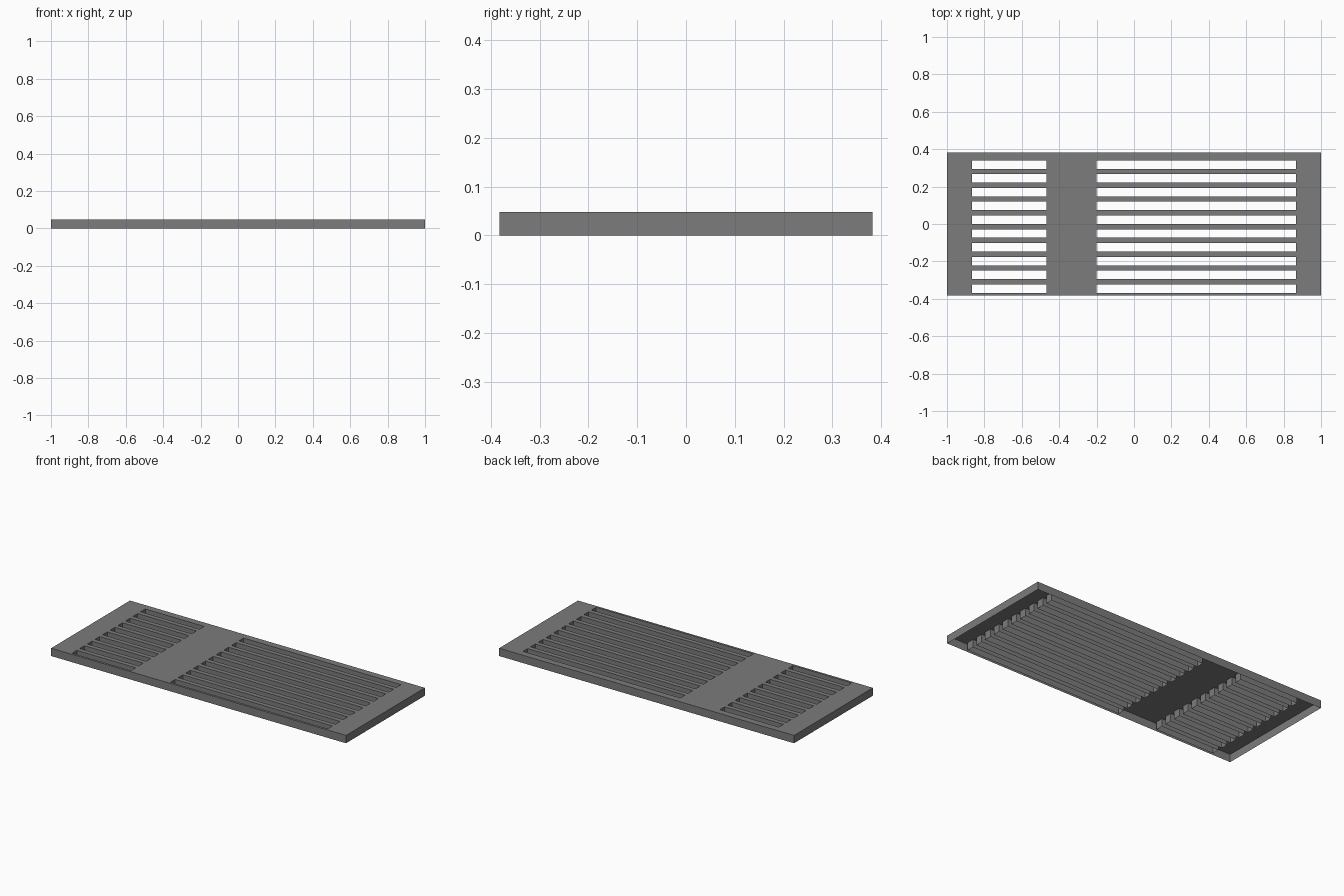
import bpy, bmesh

if "Cube" in bpy.data.objects:
    bpy.data.objects.remove(bpy.data.objects["Cube"])

W, D, H = 1.0, 0.382, 0.048          # half length, half depth, height
SLOTS_X = [(-0.867, -0.468), (-0.2, 0.867)]
PITCH, SLOT, FIRST, COUNT = 0.0737, 0.045, -0.368, 10

# Grid lines of the top sheet
xs = [-W] + [v for s in SLOTS_X for v in s] + [W]
ys = [-D]
for i in range(COUNT):
    y = FIRST + i * PITCH
    ys += [y, y + SLOT]
ys.append(D)

# Top sheet: fill every cell that is not a slot
bm = bmesh.new()
grid = [[bm.verts.new((x, y, H)) for y in ys] for x in xs]
for i in range(len(xs) - 1):
    for j in range(len(ys) - 1):
        if i % 2 and j % 2:
            continue
        bm.faces.new((grid[i][j], grid[i + 1][j], grid[i + 1][j + 1], grid[i][j + 1]))

# Outer rim and slot walls: thin skirts dropped from all open edges
for e in [e for e in bm.edges if e.is_boundary]:
    loop = e.link_loops[0]
    a, b = loop.vert, loop.link_loop_next.vert
    low = [bm.verts.new((v.co.x, v.co.y, 0)) for v in (a, b)]
    bm.faces.new((b, a, low[0], low[1]))
bmesh.ops.remove_doubles(bm, verts=bm.verts, dist=1e-5)
bmesh.ops.dissolve_limit(bm, angle_limit=0.01, verts=bm.verts, edges=bm.edges)

mesh = bpy.data.meshes.new("vent_grille")
bm.to_mesh(mesh)
bm.free()

# Dark grey finish
mat = bpy.data.materials.new("dark_grey")
mat.diffuse_color = (0.2, 0.2, 0.2, 1)
mat.use_nodes = True
mat.node_tree.nodes["Principled BSDF"].inputs["Base Color"].default_value = mat.diffuse_color
mesh.materials.append(mat)
bpy.context.collection.objects.link(bpy.data.objects.new("vent_grille", mesh))
